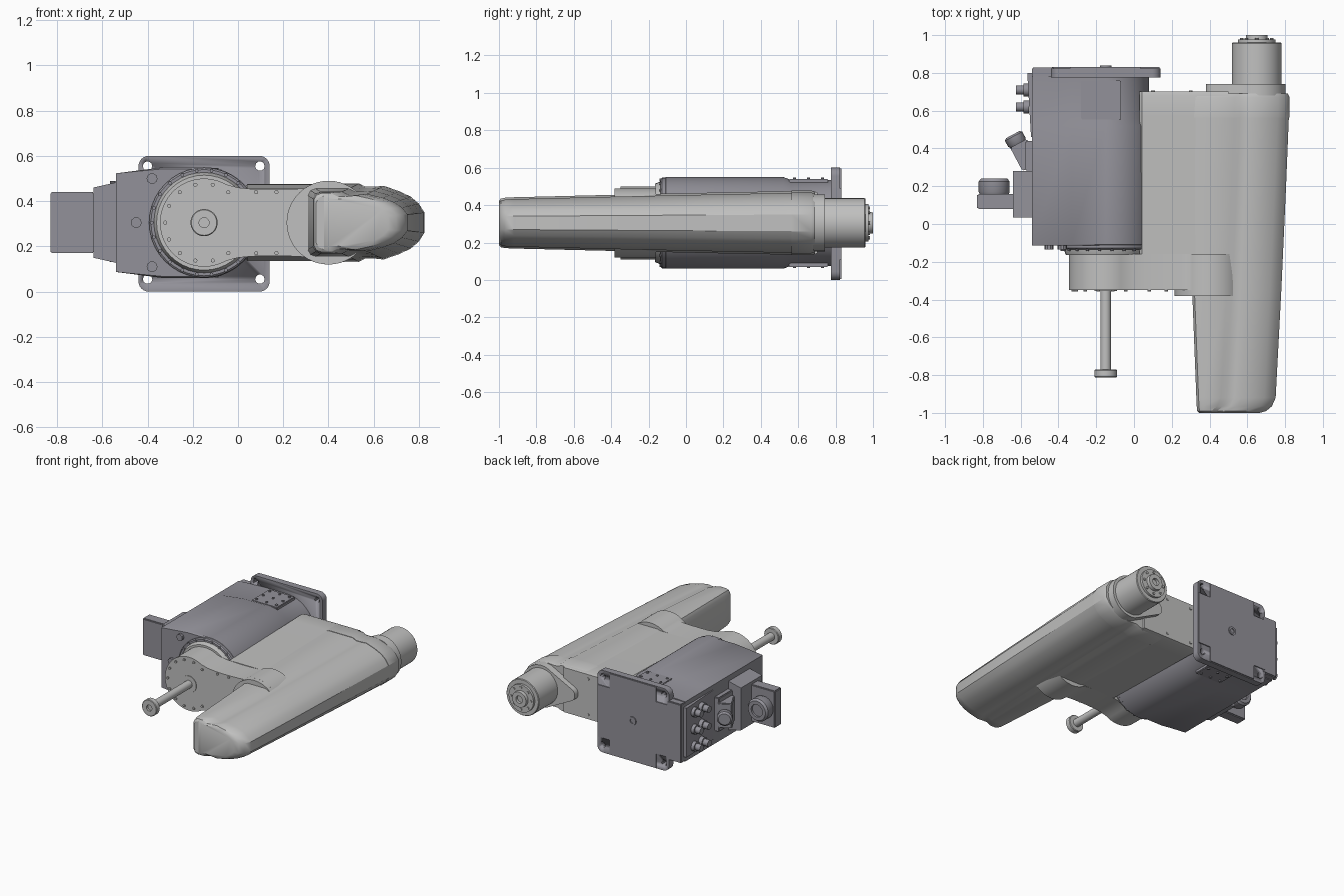
import bpy, bmesh
from math import sin, cos, pi, radians
from mathutils import Vector, Matrix

if "Cube" in bpy.data.objects:
    bpy.data.objects.remove(bpy.data.objects["Cube"])

ZC = 0.305   # height of the shared centre line
BX = -0.15   # shoulder axis


def material(name, rgb):
    m = bpy.data.materials.new(name)
    m.use_nodes = True
    m.diffuse_color = (*rgb, 1)
    m.node_tree.nodes["Principled BSDF"].inputs["Base Color"].default_value = (*rgb, 1)
    return m


LIGHT = material("light grey paint", (0.53, 0.53, 0.525))
DARK = material("dark violet grey paint", (0.29, 0.285, 0.32))


def finish(name, bm, mat):
    bmesh.ops.recalc_face_normals(bm, faces=bm.faces)
    me = bpy.data.meshes.new(name)
    bm.to_mesh(me)
    bm.free()
    me.materials.append(mat)
    ob = bpy.data.objects.new(name, me)
    bpy.context.collection.objects.link(ob)
    bpy.ops.object.select_all(action='DESELECT')
    ob.select_set(True)
    bpy.context.view_layer.objects.active = ob
    bpy.ops.object.shade_smooth_by_angle(angle=radians(32))
    return ob


def add_loft(bm, sections):
    """Skin a list of (y, [(x, z), ...]) rings along y."""
    rings = [[bm.verts.new((x, y, z)) for x, z in pts] for y, pts in sections]
    n = len(rings[0])
    for a, b in zip(rings, rings[1:]):
        for i in range(n):
            j = (i + 1) % n
            bm.faces.new((a[i], a[j], b[j], b[i]))
    bm.faces.new(rings[0])
    bm.faces.new(rings[-1])


def loft(name, sections, mat):
    bm = bmesh.new()
    add_loft(bm, sections)
    return finish(name, bm, mat)


def prism(name, pts, y0, y1, mat):
    return loft(name, [(y0, pts), (y1, pts)], mat)


def arc(cx, cz, r, a0, a1, n=24):
    return [(cx + r * cos(radians(a0 + (a1 - a0) * i / n)),
             cz + r * sin(radians(a0 + (a1 - a0) * i / n))) for i in range(n + 1)]


def circle(cx, cz, r, n=40):
    return arc(cx, cz, r, 0, 360, n)[:-1]


def turned(name, cx, cz, steps, mat):
    """Stepped round part along y: list of (y, radius)."""
    return loft(name, [(y, circle(cx, cz, r)) for y, r in steps], mat)


def rounded(x0, x1, z0, z1, r):
    return (arc(x1 - r, z1 - r, r, 0, 90, 6) + arc(x0 + r, z1 - r, r, 90, 180, 6)
            + arc(x0 + r, z0 + r, r, 180, 270, 6) + arc(x1 - r, z0 + r, r, 270, 360, 6))


def box(name, x, y, z, mat, bevel=0.006):
    lo, hi = Vector((x[0], y[0], z[0])), Vector((x[1], y[1], z[1]))
    bm = bmesh.new()
    bmesh.ops.create_cube(bm, size=1)
    for v in bm.verts:
        v.co = (lo + hi) / 2 + v.co * (hi - lo)
    if bevel:
        bmesh.ops.bevel(bm, geom=bm.edges, offset=bevel, segments=2, affect='EDGES')
    return finish(name, bm, mat)


def bolts(name, points, y0, y1, r, mat):
    bm = bmesh.new()
    for x, z in points:
        add_loft(bm, [(y0, circle(x, z, r, 10)), (y1, circle(x, z, r, 10))])
    return finish(name, bm, mat)


def both(pts):
    """Close a left-to-right upper outline with its mirror image below the centre line."""
    return pts + [(x, 2 * ZC - z) for x, z in reversed(pts)]


# Base mounting plate with four bolt holes
plate = prism("base_plate", rounded(-0.44, 0.14, 0.0, 0.6, 0.045), 0.775, 0.824, DARK)
corners = [(x, z) for x in (-0.40, 0.097) for z in (0.055, 0.555)]
cutter = bolts("hole_cutter", corners, 0.7, 0.9, 0.021, DARK)
cutter.hide_render = True
mod = plate.modifiers.new("holes", 'BOOLEAN')
mod.object = cutter
mod.solver = 'EXACT'
bpy.context.view_layer.objects.active = plate
bpy.ops.object.modifier_apply(modifier=mod.name)
bpy.data.objects.remove(cutter)
for nm, x, z in (("middle", (-0.435, 0.135), (0.11, 0.49)), ("upper", (-0.34, 0.035), (0.49, 0.595)),
                 ("lower", (-0.34, 0.035), (0.005, 0.11))):
    box("base_back_" + nm, x, (0.82, 0.831), z, DARK, 0)
turned("base_centre_boss", BX, 0.3, [(0.82, 0.03), (0.838, 0.03), (0.838, 0.016), (0.83, 0.016)], DARK)


# Shoulder body: half cylinder running into a tapered side housing
def body_section(r):
    return both([(-0.54, ZC + 0.218), (-0.33, ZC + r)] + arc(BX, ZC, r, 90, 0, 24)[:-1])


loft("shoulder_body", [(-0.115, body_section(0.238)), (-0.108, body_section(0.245)),
                       (0.52, body_section(0.245)), (0.56, body_section(0.23)),
                       (0.78, body_section(0.23))], DARK)
box("side_housing_end", (-0.54, -0.42), (0.55, 0.828), (0.09, 0.52), DARK)
for nm, s in (("top", 1), ("bottom", -1)):
    z = sorted((ZC + s * 0.19, ZC + s * 0.235))
    box("access_cover_" + nm, (-0.28, -0.07), (0.55, 0.76), z, DARK, 0.004)
    bm = bmesh.new()
    for x, y in [(x, y) for x in (-0.255, -0.175, -0.095) for y in (0.58, 0.655, 0.73)]:
        bmesh.ops.create_cone(bm, cap_ends=True, segments=10, radius1=0.009, radius2=0.009, depth=0.012,
                              matrix=Matrix.Translation((x, y, ZC + s * 0.236)))
    finish("cover_screws_" + nm, bm, DARK)
bolts("housing_bolts", [(-0.38, 0.5), (-0.45, ZC), (-0.38, 0.11)], -0.135, -0.10, 0.024, DARK)

# Shoulder bearing ring
turned("bearing_flange", BX, ZC, [(-0.135, 0.235), (-0.128, 0.243), (-0.1, 0.243)], DARK)
turned("bearing_ring", BX, ZC, [(-0.165, 0.21), (-0.135, 0.222), (-0.12, 0.222)], LIGHT)
bolts("ring_bolts", circle(BX, ZC, 0.231, 22), -0.142, -0.12, 0.008, DARK)

# Side connectors
prism("connector_base", [(-0.64, 0.15), (-0.53, 0.125), (-0.53, 0.485), (-0.64, 0.46)], 0.035, 0.28, DARK)
box("connector_block", (-0.83, -0.635), (0.08, 0.16), (0.17, 0.44), DARK)
turned("round_connector", -0.74, ZC, [(0.155, 0.075), (0.17, 0.082), (0.225, 0.082), (0.24, 0.07),
                                      (0.24, 0.045), (0.225, 0.045)], DARK)
panel = prism("socket_panel", [(-0.565, 0.13), (-0.53, 0.13), (-0.53, 0.49), (-0.565, 0.49)], 0.46, 0.8, DARK)
for v in panel.data.vertices:
    if v.co.y < 0.5 and v.co.x < -0.55:
        v.co.x = -0.545
for i, y in enumerate((0.62, 0.71)):
    for j, z in enumerate((0.18, ZC, 0.43)):
        sock = turned(f"socket_{i}_{j}", 0, 0, [(0, 0.034), (0.03, 0.034), (0.03, 0.024), (0.07, 0.024)], DARK)
        sock.matrix_world = Matrix.Translation((-0.555, y, z)) @ Matrix.Rotation(pi / 2, 4, 'Z')
tilt = Matrix.Translation((-0.555, 0.31, ZC)) @ Matrix.Rotation(radians(28), 4, 'Z')
box("angled_connector", (-0.045, 0.055), (-0.01, 0.13), (-0.09, 0.09), DARK).matrix_world = tilt
turned("angled_connector_cap", 0, 0, [(0.12, 0.04), (0.14, 0.052), (0.175, 0.052), (0.185, 0.04)],
       DARK).matrix_world = tilt
box("angled_connector_foot", (-0.575, -0.53), (0.28, 0.44), (0.18, 0.43), DARK)

# Upper link: waisted plate from the shoulder to the elbow
EX, ER = 0.40, 0.185
upper = (arc(BX, ZC, 0.195, 180, 60, 20)[1:]
         + [(x, ZC + h) for x, h in ((0.0, 0.155), (0.06, 0.149), (0.12, 0.147), (0.18, 0.147), (0.25, 0.149))]
         + arc(EX, ZC, ER, 125, 45, 16))
prism("upper_link", [(BX - 0.195, ZC)] + both(upper), -0.35, -0.16, LIGHT)
prism("elbow_collar", arc(EX, ZC, ER, 45, 315, 40), -0.382, -0.345, LIGHT)
turned("shoulder_boss", BX, ZC, [(-0.354, 0.06), (-0.34, 0.06)], LIGHT)
link_screws = circle(BX, ZC, 0.172, 14)[2:13] + [(x, ZC + s * 0.135) for x in (0.08, 0.17) for s in (-1, 1)]
bolts("link_screws", link_screws, -0.358, -0.34, 0.009, LIGHT)

# Rod projecting from the shoulder axis
turned("shoulder_rod", BX, ZC, [(-0.78, 0.028), (-0.34, 0.028)], LIGHT)
turned("rod_end", BX, ZC, [(-0.795, 0.022), (-0.812, 0.022), (-0.812, 0.056), (-0.808, 0.06),
                           (-0.775, 0.06), (-0.77, 0.056)], LIGHT)


# Forearm shell: grooved, domed section that narrows towards the front
def arm_section(xl, xr, h):
    k = h / 0.172
    top = [(xl, h - 0.03), (xl + 0.012, h - 0.008), (xl + 0.035, h), (xr - 0.29, h), (xr - 0.26, h - 0.014),
           (xr - 0.22, h - 0.014), (xr - 0.18, h - 0.01), (xr - 0.11, h - 0.034 * k),
           (xr - 0.06, h - 0.058 * k), (xr - 0.025, h - 0.088 * k), (xr, 0.045 * k)]
    return both([(x, ZC + z) for x, z in top])


loft("forearm_shell", [(y, arm_section(*p)) for y, p in (
    (-1.0, (0.345, 0.665, 0.118)), (-0.99, (0.335, 0.70, 0.13)), (-0.965, (0.332, 0.73, 0.135)),
    (-0.92, (0.33, 0.75, 0.137)), (-0.35, (0.308, 0.78, 0.151)), (0.2, (0.3, 0.805, 0.163)),
    (0.57, (0.3, 0.82, 0.17)))], LIGHT)
loft("forearm_rear_cover", [(y, arm_section(*p)) for y, p in (
    (0.565, (0.3, 0.823, 0.173)), (0.67, (0.3, 0.824, 0.173)), (0.69, (0.3, 0.815, 0.165)))], LIGHT)


# Forearm web beside the shoulder body
def web_section(h):
    return both([(0.03, ZC + h - 0.012), (0.042, ZC + h), (0.5, ZC + h)])


loft("forearm_web", [(-0.158, web_section(0.15)), (0.57, web_section(0.167)), (0.68, web_section(0.17)),
                     (0.702, web_section(0.163))], LIGHT)
bolts("cover_pins", [(x, ZC + s * 0.13) for x in (0.1, 0.3) for s in (-1, 1)], 0.69, 0.708, 0.01, LIGHT)

# Wrist: teardrop flange and stepped output drum
WX = 0.65
flange = arc(WX, ZC, 0.152, 105, -105, 30) + arc(0.43, ZC, 0.05, 255, 105, 12)
prism("wrist_flange", flange, 0.68, 0.742, LIGHT)
turned("wrist_drum", WX, ZC, [(0.73, 0.132), (0.955, 0.132), (0.96, 0.128), (0.96, 0.1), (0.977, 0.1),
                              (0.977, 0.058), (1.0, 0.056), (1.0, 0.026), (0.98, 0.026)], LIGHT)
bolts("wrist_bolts", circle(WX, ZC, 0.08, 8), 0.97, 0.984, 0.009, LIGHT)
